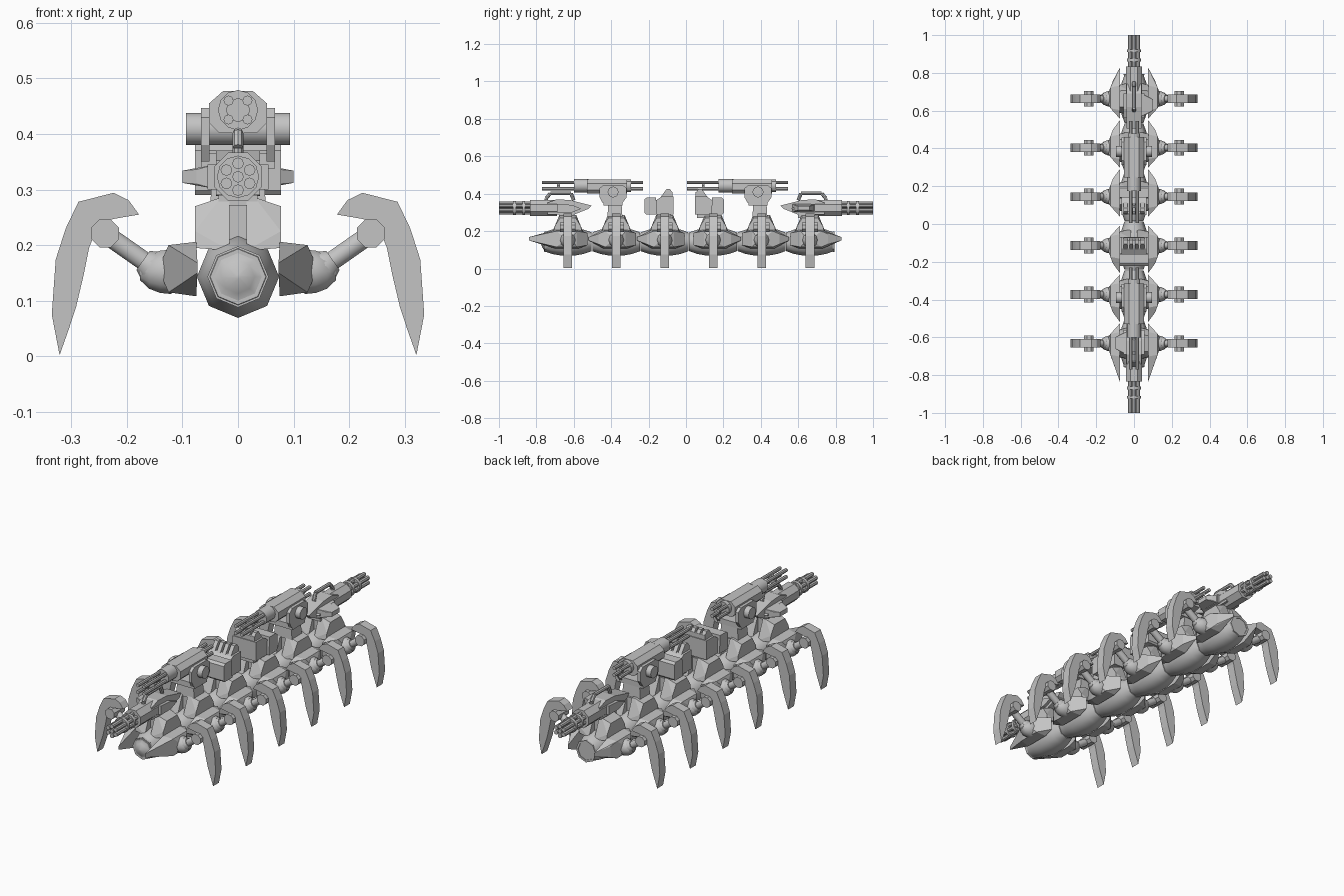
import bpy, bmesh, math
from mathutils import Matrix, Vector

if "Cube" in bpy.data.objects:
    bpy.data.objects.remove(bpy.data.objects["Cube"])

steel = bpy.data.materials.new("steel grey")
steel.diffuse_color = (0.55, 0.55, 0.55, 1)
steel.use_nodes = True
steel.node_tree.nodes["Principled BSDF"].inputs["Base Color"].default_value = steel.diffuse_color
IDENT = Matrix.Identity(4)
FLIP_X = Matrix.Diagonal((-1, 1, 1, 1))
SIDES = (IDENT, FLIP_X)
HALF_TURN = Matrix.Rotation(math.pi, 4, 'Z')


def finish(name, bm, M=IDENT, smooth=None):
    bmesh.ops.transform(bm, matrix=M, verts=bm.verts)
    bmesh.ops.recalc_face_normals(bm, faces=bm.faces)
    me = bpy.data.meshes.new(name)
    bm.to_mesh(me)
    bm.free()
    me.materials.append(steel)
    if smooth:
        me.polygons.foreach_set("use_smooth", [True] * len(me.polygons))
        me.set_sharp_from_angle(angle=math.radians(smooth))
    ob = bpy.data.objects.new(name, me)
    bpy.context.collection.objects.link(ob)
    return ob


def hull(name, pts, M=IDENT):
    bm = bmesh.new()
    for p in pts:
        bm.verts.new(p)
    bmesh.ops.convex_hull(bm, input=bm.verts)
    bmesh.ops.dissolve_limit(bm, angle_limit=0.02, verts=bm.verts, edges=bm.edges)
    return finish(name, bm, M)


def box(name, x, y, z, M=IDENT):
    return hull(name, [(a, b, c) for a in x for b in y for c in z], M)


def prism(name, profile, axis, lo, hi, M=IDENT):
    """Extrude a 2D profile along x (profile is y,z) or y (profile is x,z)."""
    bm = bmesh.new()
    put = (lambda p, t: (t, p[0], p[1])) if axis == 'x' else (lambda p, t: (p[0], t, p[1]))
    a = [bm.verts.new(put(p, lo)) for p in profile]
    b = [bm.verts.new(put(p, hi)) for p in profile]
    bm.faces.new(a)
    bm.faces.new(b[::-1])
    for i in range(len(a)):
        j = (i + 1) % len(a)
        bm.faces.new((a[i], a[j], b[j], b[i]))
    return finish(name, bm, M)


def lathe(name, start, direction, profile, sides=12, M=IDENT, smooth=40, turn=0.0):
    """Revolve (distance, radius) pairs around a line from start."""
    bm = bmesh.new()
    rings = []
    for d, r in profile:
        rings.append([bm.verts.new((r * math.cos(turn + 2 * math.pi * i / sides),
                                    r * math.sin(turn + 2 * math.pi * i / sides), d))
                      for i in range(sides)])
    for a, b in zip(rings, rings[1:]):
        for i in range(sides):
            j = (i + 1) % sides
            bm.faces.new((a[i], a[j], b[j], b[i]))
    bm.faces.new(rings[0])
    bm.faces.new(rings[-1])
    rot = Vector(direction).to_track_quat('Z', 'Y').to_matrix().to_4x4()
    return finish(name, bm, M @ Matrix.Translation(start) @ rot, smooth)


def rod(name, a, b, r, sides=10, M=IDENT, smooth=40, turn=0.0):
    d = Vector(b) - Vector(a)
    return lathe(name, a, d, [(0, r), (d.length, r)], sides, M, smooth, turn)


CLAW = [(.178, .255), (.197, .281), (.224, .294), (.287, .278), (.31, .23), (.328, .174),
        (.335, .075), (.321, .002), (.304, .05), (.291, .09), (.278, .145), (.268, .195),
        (.252, .235), (.225, .247)]
STEP = 0.259
AXIS_Z = 0.143

for k in range(6):
    yc = -0.632 + STEP * k
    base = Matrix.Translation((0, yc, 0))
    d = -1 if k < 3 else 1
    # Barrel-shaped body segment
    lathe("body_segment", (0, 0, AXIS_Z), (0, 1, 0),
          [(-.128, .05), (-.085, .065), (-.035, .074), (.035, .074), (.085, .065), (.128, .05)],
          8, base, 50)
    tip = {0: .208, 5: .168}.get(k, .148)
    for S in SIDES:
        M = base @ S
        # Faceted side armour, pointed towards the nearest end
        pts = []
        for y, x, z0, z1 in ((tip, .073, .15, .168), (.07, .075, .108, .206), (-.105, .075, .125, .19),
                             (-.06, .075, .108, .206), (.06, .125, .115, .2), (-.05, .125, .115, .2),
                             (.03, .136, .14, .175), (-.03, .136, .14, .175), (.095, .112, .13, .185)):
            pts += [(x, d * y, z0), (x, d * y, z1)]
        hull("side_armour", pts, M)
        # Leg: socket, collar, arm, hinge pin and curved claw
        lathe("leg_socket", (.12, 0, .152), (1, 0, 0),
              [(0, .042), (.02, .04), (.04, .032), (.056, .016)], 10, M)
        lathe("leg_collar", (.143, 0, .153), (.085, 0, .06),
              [(0, .03), (.02, .03), (.034, .022)], 10, M)
        rod("leg_arm", (.15, 0, .158), (.24, 0, .221), .018, 10, M)
        rod("leg_hinge", (.239, -.042, .221), (.239, .042, .221), .027, 8, M, 20, math.pi / 8)
        prism("leg_claw", CLAW, 'y', -.023, .023, M)
        # Split weapon pedestal
        hull("pedestal_half", [(.015, s * y, z) for s in (-1, 1) for y, z in ((.085, .19), (.045, .286))]
             + [(.03, s * .045, .286) for s in (-1, 1)]
             + [(.077, s * y, z) for s in (-1, 1) for y, z in ((.075, .195), (.07, .225), (.042, .27))], M)
    box("pedestal_core", (-.016, .016), (-.04, .04), (.19, .28), base)

# Nose dome and open tail socket
lathe("nose_dome", (0, -.745, AXIS_Z), (0, -1, 0),
      [(0, .055), (.012, .055), (.012, .047), (.024, .03), (.032, .004)], 8)
lathe("tail_socket", (0, .775, AXIS_Z), (0, 1, 0),
      [(0, .052), (.018, .055), (.018, .044), (-.005, .04)], 8)
box("tail_bar", (-.04, .04), (.77, .787), (AXIS_Z - .006, AXIS_Z + .006))
box("tail_post", (-.006, .006), (.77, .787), (AXIS_Z - .04, AXIS_Z + .04))

# Rotary guns at both ends
for M in (IDENT, HALF_TURN):
    gz = .323
    for i in range(7):
        a = i * math.pi / 3
        r = 0 if i == 6 else .024
        x, z = r * math.cos(a + math.pi / 6), gz + r * math.sin(a + math.pi / 6)
        rod("rotary_barrel", (x, -1, z), (x, -.8, z), .0105, 8, M)
    for y in (-.925, -.875):
        rod("barrel_band", (0, y, gz), (0, y + .015, gz), .038, 12, M)
    rod("gun_sleeve", (0, -.835, gz), (0, -.69, gz), .047, 8, M, 20, math.pi / 8)
    prism("gun_body", [(-.74, .29), (-.74, .352), (-.69, .37), (-.62, .366), (-.505, .337),
                       (-.52, .32), (-.6, .288)], 'x', -.04, .04, M)
    prism("gun_shoulder", [(-.69, .3), (-.69, .345), (-.61, .34), (-.56, .32), (-.61, .3)],
          'x', -.055, .055, M)
    hull("ammo_feed", [(x, y, z) for x, h, w in ((-.04, .022, .06), (-.075, .013, .045), (-.1, .011, .03))
                       for y in (-.63 - w, -.63 + w) for z in (gz - h, gz + h)], M)
    box("gun_neck", (-.035, .035), (-.68, -.6), (.27, .3), M)
    path = [(0, -.6, .365), (0, -.615, .402), (0, -.725, .402), (0, -.748, .375), (0, -.748, .35)]
    for a, b in zip(path, path[1:]):
        rod("carry_handle", a, b, .0095, 8, M)

# Raised quad-barrel turrets
for dy in (0, .775):
    M = Matrix.Translation((0, dy, 0))
    tz, ty = .443, -.39
    for sx in (-1, 1):
        for sz in (-1, 1):
            x, z = sx * .017, tz + sz * .017
            rod("front_barrel", (x, -.77, z), (x, -.58, z), .009, 8, M)
            rod("rear_barrel", (x, -.33, z), (x, -.23, z), .009, 8, M)
    rod("barrel_housing", (0, -.6, tz), (0, -.52, tz), .036, 12, M)
    rod("barrel_clamp", (0, -.69, tz), (0, -.675, tz), .022, 8, M)
    rod("rear_housing", (0, -.32, tz), (0, -.295, tz), .033, 12, M)
    prism("turret_body", [(-.052, .42), (-.052, .455), (-.027, .477), (.027, .477),
                          (.052, .455), (.052, .42), (.034, .402), (-.034, .402)], 'y', -.53, -.315, M)
    rod("turret_pivot", (-.094, ty, .409), (.094, ty, .409), .029, 16, M)
    for S in SIDES:
        prism("yoke_arm", [(-.445, .35), (-.462, .38), (-.462, .43), (-.44, .447), (-.34, .447),
                           (-.318, .43), (-.318, .38), (-.34, .35)], 'x', .051, .067, M @ S)
    box("yoke_base", (-.067, .067), (-.44, -.34), (.338, .365), M)
    hull("yoke_neck", [(sx * w, -.38 + sy * w * .8, z) for sx in (-1, 1) for sy in (-1, 1)
                       for w, z in ((.05, .275), (.045, .34))], M)

# Launcher boxes in the middle, back to back
for M in (IDENT, Matrix.Translation((0, -.02, 0)) @ HALF_TURN):
    hull("launcher_front", [(x, y, z) for x in (-.077, .077) for y, z in
                            ((-.222, .298), (-.222, .37), (-.21, .38), (-.16, .38), (-.155, .29), (-.215, .29))], M)
    prism("launcher_block", [(-.16, .29), (-.16, .365), (-.13, .385), (-.068, .385), (-.068, .29)],
          'x', -.065, .065, M)
    for x in (-.045, -.015, .015, .045):
        prism("launcher_tooth", [(-.14, .375), (-.105, .424), (-.085, .424), (-.072, .405), (-.072, .375)],
              'x', x - .01, x + .01, M)
    box("launcher_rail", (-.055, .055), (-.09, -.072), (.38, .408), M)
    box("launcher_neck", (-.045, .045), (-.155, -.08), (.27, .3), M)
